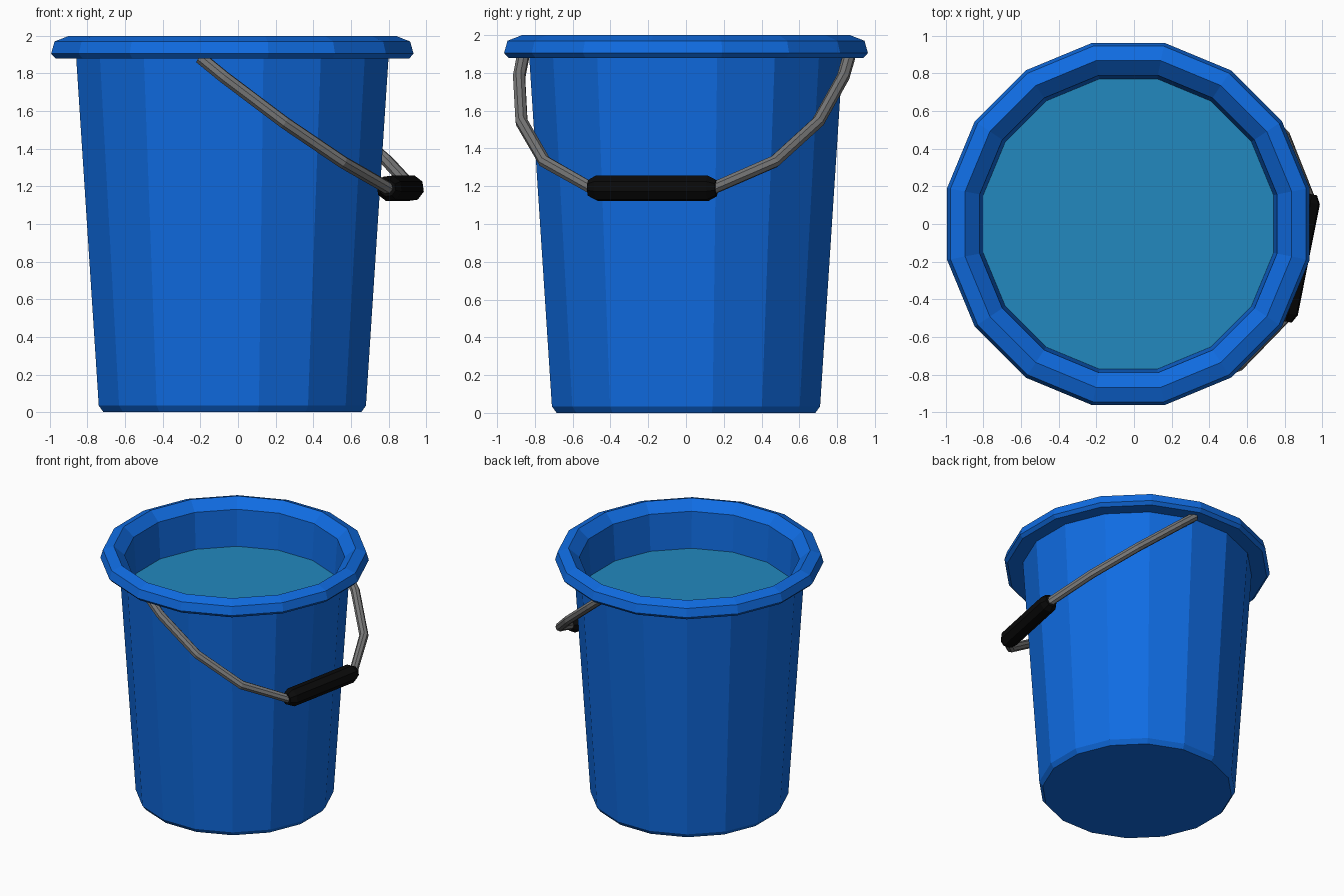
import bpy, bmesh, math
from mathutils import Vector

if "Cube" in bpy.data.objects:
    bpy.data.objects.remove(bpy.data.objects["Cube"])

CX = -0.03                      # bucket axis
SIDES = 16
OFFSET = math.pi / SIDES        # flat side faces the front
K = 1 / math.cos(OFFSET)        # half width -> corner radius


def material(name, rgb):
    m = bpy.data.materials.new(name)
    m.diffuse_color = (*rgb, 1)
    m.use_nodes = True
    m.node_tree.nodes["Principled BSDF"].inputs["Base Color"].default_value = m.diffuse_color
    return m


BLUE = material("blue plastic", (0.005, 0.15, 0.76))
WATER = material("water blue", (0.016, 0.25, 0.52))
STEEL = material("grey metal", (0.19, 0.19, 0.19))
BLACK = material("black rubber", (0.003, 0.003, 0.003))


def loft(name, rings, mat, cap_start=True, cap_end=True):
    """Skin a list of rings (lists of points) with quads."""
    bm = bmesh.new()
    vs = [[bm.verts.new(p) for p in ring] for ring in rings]
    n = len(rings[0])
    for a, b in zip(vs, vs[1:]):
        for i in range(n):
            j = (i + 1) % n
            bm.faces.new((a[i], a[j], b[j], b[i]))
    if cap_start:
        bm.faces.new(vs[0][::-1])
    if cap_end:
        bm.faces.new(vs[-1])
    if cap_start and cap_end:
        bmesh.ops.recalc_face_normals(bm, faces=bm.faces)
    me = bpy.data.meshes.new(name)
    bm.to_mesh(me)
    bm.free()
    me.materials.append(mat)
    ob = bpy.data.objects.new(name, me)
    bpy.context.collection.objects.link(ob)
    return ob


def ring(half_width, z):
    r = half_width * K
    return [(CX + r * math.cos(OFFSET + 2 * math.pi * i / SIDES),
             r * math.sin(OFFSET + 2 * math.pi * i / SIDES), z) for i in range(SIDES)]


def tube(name, path, radii, mat, n=8):
    """Sweep an n-sided section along a path of vectors."""
    rings = []
    for i, p in enumerate(path):
        a = path[max(i - 1, 0)]
        b = path[min(i + 1, len(path) - 1)]
        t = (b - a).normalized()
        s = PLANE_NORMAL
        w = t.cross(s).normalized()
        ang = [2 * math.pi * (k + 0.5) / n for k in range(n)]
        rings.append([p + radii[i] * (math.cos(q) * s + math.sin(q) * w) for q in ang])
    return loft(name, rings, mat)


# Bucket: outer wall, rolled rim, inner wall and floor
profile = [(0.685, 0.0), (0.71, 0.035), (0.83, 1.885), (0.94, 1.88), (0.963, 1.905),
           (0.945, 1.97), (0.868, 2.0), (0.79, 1.93), (0.77, 1.62), (0.665, 0.06)]
loft("bucket", [ring(r, z) for r, z in profile], BLUE)

# Water surface
loft("water", [ring(0.768, 1.60), ring(0.772, 1.64)], WATER)

# Bail handle: hangs in a tilted plane, turned slightly about z
TURN = -OFFSET
OUT = Vector((math.cos(TURN), math.sin(TURN), 0))
ALONG = Vector((-math.sin(TURN), math.cos(TURN), 0))
DROP = (OUT * 0.91 - Vector((0, 0, 0.69))).normalized()
PLANE_NORMAL = ALONG.cross(DROP).normalized()


def place(u, v, z):
    return Vector((CX, 0, z)) + ALONG * u + OUT * v


half = [(0.88, 0, 1.885), (0.875, 0.13, 1.78), (0.80, 0.44, 1.54),
        (0.62, 0.72, 1.33), (0.33, 0.91, 1.19)]
path = [place(-u, v, z) for u, v, z in half] + [place(*p) for p in reversed(half)]
tube("handle_wire", path, [0.034] * len(path), STEEL)

# Grip with chamfered ends
grip = [place(u, 0.91, 1.19) for u in (-0.345, -0.30, 0.30, 0.345)]
tube("handle_grip", grip, [0.045, 0.07, 0.07, 0.045], BLACK)
